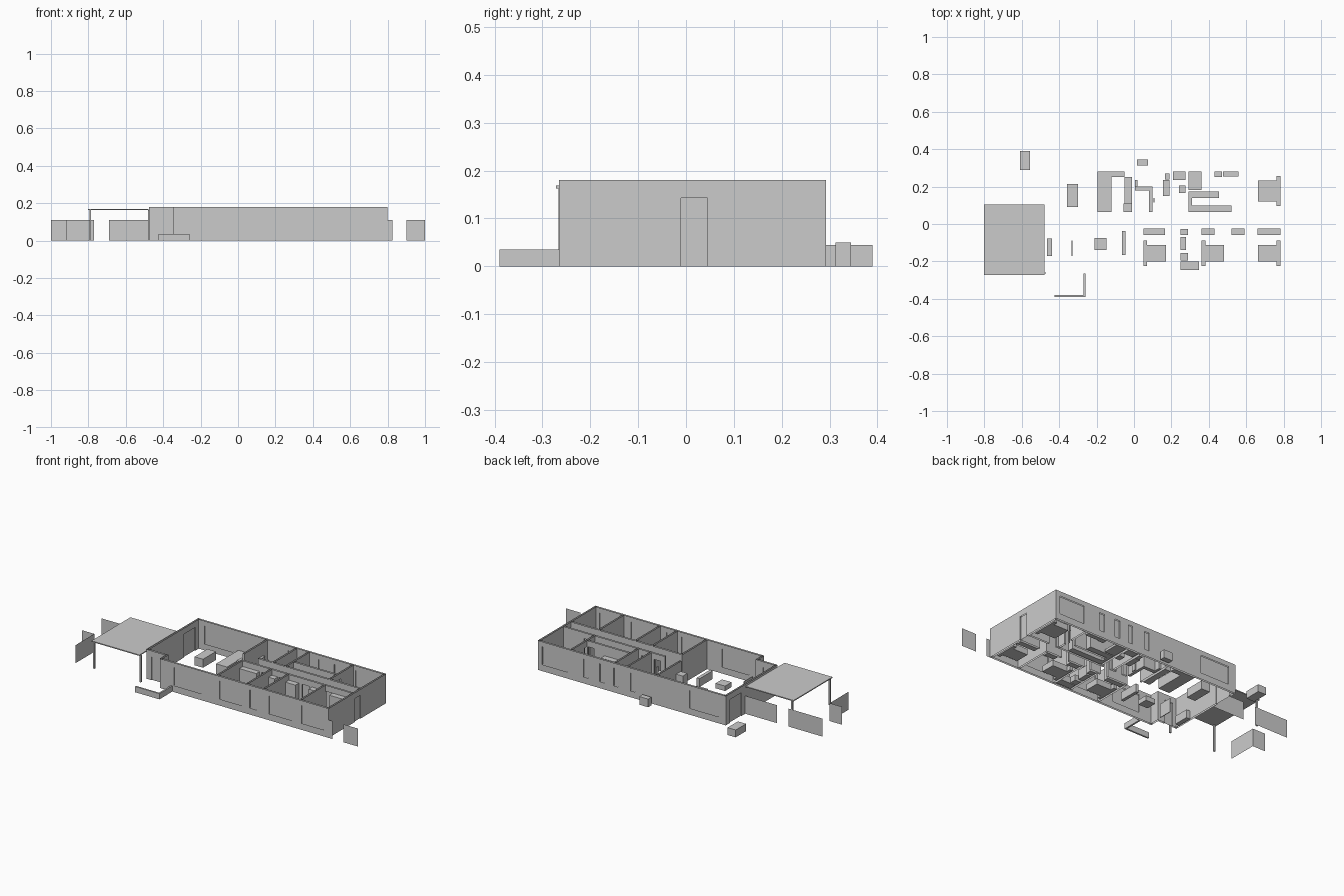
import bpy

H = 0.18      # wall height
T = 0.011     # wall thickness
WIN = (0.04, 0.15)
DOOR = (0.0, 0.143)


def make(name, quads):
    verts, faces = [], []
    for q in quads:
        faces.append(tuple(range(len(verts), len(verts) + 4)))
        verts += q
    me = bpy.data.meshes.new(name)
    me.from_pydata(verts, [], faces)
    ob = bpy.data.objects.new(name, me)
    bpy.context.collection.objects.link(ob)
    return ob


def box(name, x0, x1, y0, y1, z1, z0=0.0):
    a = [(x0, y0), (x1, y0), (x1, y1), (x0, y1)]
    quads = [[(*a[i], z0), (*a[(i + 1) % 4], z0), (*a[(i + 1) % 4], z1), (*a[i], z1)]
             for i in range(4)]
    quads.append([(*p, z1) for p in a])
    quads.append([(*p, z0) for p in reversed(a)])
    return make(name, quads)


def wall(name, axis, pos, s0, s1, windows=(), doors=(), gaps=()):
    """Uncapped double-skin wall from pos to pos+T; openings are spans along it."""
    def pt(s, d, z):
        return (s, pos + d, z) if axis == 'x' else (pos + d, s, z)
    quads = []

    def skin(a, b, z0, z1, d):
        q = [pt(a, d, z0), pt(b, d, z0), pt(b, d, z1), pt(a, d, z1)]
        quads.append(q if (axis == 'x') == (d < T / 2 + 1e-6) else q[::-1])

    def jamb(s, z0, z1):
        quads.append([pt(s, 0, z0), pt(s, T, z0), pt(s, T, z1), pt(s, 0, z1)])
    holes = [(a, b, *WIN, True) for a, b in windows]
    holes += [(a, b, *DOOR, True) for a, b in doors]
    holes += [(a, b, *DOOR, False) for a, b in gaps]
    cur = s0
    for a, b, z0, z1, pane in sorted(holes):
        for d in (0, T):
            skin(cur, a, 0, H, d)
            skin(a, b, z1, H, d)
            if z0 > 0:
                skin(a, b, 0, z0, d)
        jamb(a, z0, z1)
        jamb(b, z0, z1)
        if pane:
            skin(a, b, z0, z1, T / 2)
        cur = b
    for d in (0, T):
        skin(cur, s1, 0, H, d)
    jamb(s0, 0, H)
    jamb(s1, 0, H)
    return make(name, quads)


def panel(name, x0, y0, x1, y1, h=0.11):
    return make(name, [[(x0, y0, 0), (x1, y1, 0), (x1, y1, h), (x0, y0, h)]])


# outer walls, with the entry notch at front left
wall("front_wall", 'x', -0.265, -0.345, 0.80,
     windows=[(-0.25, -0.065), (0.06, 0.21), (0.265, 0.31), (0.395, 0.55), (0.615, 0.765)])
wall("back_wall", 'x', 0.293 - T, -0.475, 0.80,
     windows=[(-0.425, -0.23), (0.14, 0.172), (0.255, 0.285), (0.347, 0.38),
              (0.455, 0.49), (0.60, 0.77)])
wall("left_wall", 'y', -0.475, -0.208, 0.293, doors=[(0.14, 0.25)])
wall("right_wall", 'y', 0.80 - T, -0.265, 0.293, doors=[(-0.01, 0.045)])
wall("entry_wall", 'x', -0.208, -0.475, -0.345, doors=[(-0.44, -0.385)])
wall("entry_side_wall", 'y', -0.345, -0.265, -0.208 + T)

# inner walls
wall("hall_front_wall", 'x', -0.024, 0.035, 0.79,
     gaps=[(0.175, 0.225), (0.295, 0.34), (0.45, 0.50), (0.61, 0.655)])
wall("hall_back_wall", 'x', 0.05, 0.10, 0.79,
     gaps=[(0.13, 0.175), (0.215, 0.26), (0.60, 0.65)])
for i, x in enumerate((0.035, 0.235, 0.35, 0.598)):
    wall(f"front_room_divider_{i + 1}", 'y', x, -0.255, -0.02)
for i, x in enumerate((-0.007, 0.192, 0.278, 0.575)):
    wall(f"back_room_divider_{i + 1}", 'y', x, 0.055, 0.283,
         gaps=[(0.11, 0.16)] if i == 3 else ())
wall("closet_wall", 'x', 0.125, 0.29, 0.575, gaps=[(0.53, 0.57)])

# carport roof and posts
box("carport_roof", -0.803, -0.478, -0.272, 0.105, 0.169, 0.163)
for i, (x, y) in enumerate(((-0.79, -0.262), (-0.477, -0.262), (-0.79, 0.098))):
    box(f"carport_post_{i + 1}", x - 0.005, x + 0.005, y - 0.005, y + 0.005, 0.163)

# fences
for i, f in enumerate(((-0.69, 0.105, -0.475, 0.105), (-1, 0.105, -0.77, 0.105),
                       (-1, -0.085, -0.915, -0.085), (-0.915, -0.265, -0.915, -0.085),
                       (0.80, -0.265, 0.825, -0.265), (0.90, -0.265, 1.0, -0.265))):
    panel(f"fence_{i + 1}", *f)

# garden wall and outdoor units
box("garden_wall_front", -0.425, -0.26, -0.39, -0.38, 0.035)
box("garden_wall_side", -0.27, -0.26, -0.38, -0.265, 0.035)
box("outdoor_tank", -0.61, -0.555, 0.29, 0.39, 0.045)
box("outdoor_unit", 0.015, 0.075, 0.313, 0.345, 0.05)


# beds: mattress, headboard and two pillows; d is the direction away from the headboard
def bed(name, x, d, y0, y1):
    def span(a, b):
        return sorted((x + d * a, x + d * b))
    box(name + "_mattress", *span(0.0, 0.12), y0, y1, 0.036)
    box(name + "_headboard", *span(0.0, 0.02), y0 - 0.025, y1 + 0.025, 0.03)
    mid = (y0 + y1) / 2
    for k, y in enumerate((mid - 0.022, mid + 0.022)):
        box(f"{name}_pillow_{k + 1}", *span(0.004, 0.022), y - 0.016, y + 0.016, 0.042, 0.036)


bed("bed_left", 0.05, 1, -0.2, -0.112)
bed("bed_middle", 0.362, 1, -0.2, -0.112)
bed("bed_right", 0.782, -1, -0.2, -0.112)
bed("bed_main", 0.782, -1, 0.12, 0.232)

# wardrobes
for i, (a, b) in enumerate(((0.05, 0.165), (0.362, 0.43), (0.52, 0.59), (0.66, 0.782))):
    box(f"wardrobe_{i + 1}", a, b, -0.058, -0.025, 0.145)

# remaining furniture: name, x0, x1, y0, y1, height
for item in (
    ("hall_cabinet", -0.465, -0.438, -0.172, -0.078, 0.05),
    ("television", -0.333, -0.329, -0.172, -0.087, 0.085),
    ("coffee_table", -0.212, -0.148, -0.138, -0.075, 0.03),
    ("media_unit", -0.065, -0.045, -0.165, -0.038, 0.05),
    ("dining_table", -0.358, -0.30, 0.09, 0.215, 0.052),
    ("kitchen_counter_back", -0.195, -0.05, 0.25, 0.282, 0.062),
    ("kitchen_island", -0.195, -0.12, 0.065, 0.25, 0.062),
    ("kitchen_counter_side", -0.05, -0.01, 0.11, 0.25, 0.062),
    ("fridge", -0.055, -0.01, 0.065, 0.11, 0.12),
    ("pantry_shelf", 0.005, 0.02, 0.2, 0.235, 0.1),
    ("pantry_bench", 0.005, 0.08, 0.178, 0.2, 0.062),
    ("pantry_bench_side", 0.08, 0.098, 0.065, 0.2, 0.062),
    ("pantry_door", 0.105, 0.11, 0.115, 0.14, 0.14),
    ("laundry_bench", 0.155, 0.19, 0.15, 0.235, 0.062),
    ("laundry_tub", 0.165, 0.19, 0.237, 0.27, 0.062),
    ("toilet_vanity", 0.208, 0.275, 0.235, 0.282, 0.06),
    ("toilet", 0.24, 0.275, 0.165, 0.205, 0.035),
    ("shower_tray", 0.292, 0.36, 0.182, 0.282, 0.015),
    ("closet_front", 0.31, 0.52, 0.065, 0.1, 0.12),
    ("closet_end", 0.292, 0.31, 0.065, 0.175, 0.12),
    ("closet_back", 0.31, 0.455, 0.14, 0.175, 0.12),
    ("ensuite_toilet", 0.43, 0.47, 0.25, 0.282, 0.035),
    ("ensuite_vanity", 0.475, 0.56, 0.255, 0.282, 0.06),
    ("bath_tub", 0.248, 0.348, -0.245, -0.2, 0.04),
    ("bath_toilet", 0.248, 0.288, -0.195, -0.155, 0.035),
    ("bath_vanity", 0.248, 0.278, -0.138, -0.07, 0.06),
    ("linen_cupboard", 0.248, 0.288, -0.058, -0.026, 0.145),
):
    box(*item)
